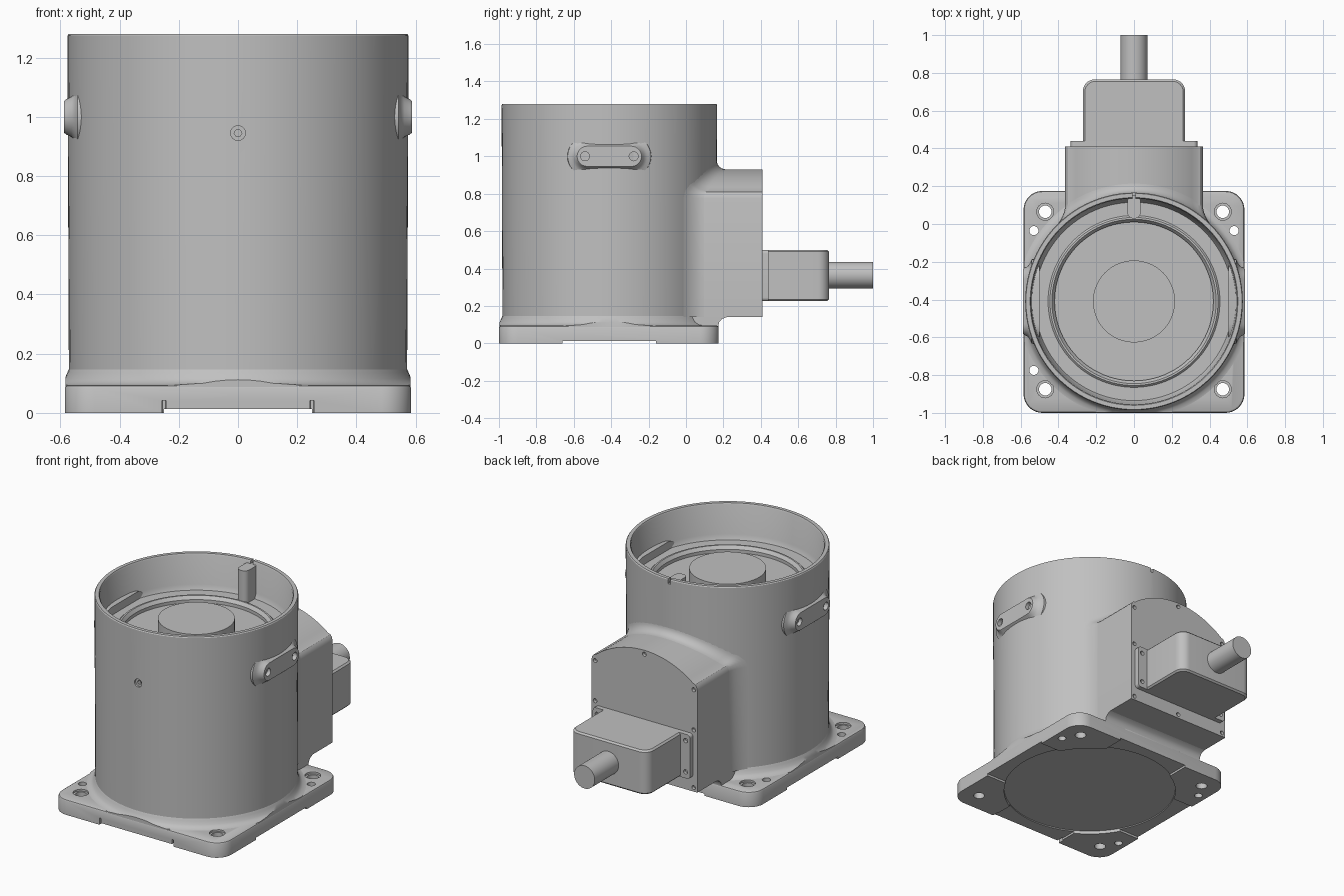
import bpy, bmesh
from math import sin, cos, pi, sqrt, radians
from mathutils import Vector

CY = -0.41  # y of the drum axis

cube = bpy.data.objects.get("Cube")
if cube:
    bpy.data.objects.remove(cube, do_unlink=True)

grey = bpy.data.materials.new("machined grey")
grey.use_nodes = True
GREY = (0.53, 0.53, 0.53, 1)
grey.diffuse_color = GREY
grey.node_tree.nodes["Principled BSDF"].inputs["Base Color"].default_value = GREY


def finish(name, bm, recalc=True):
    if recalc:
        bmesh.ops.recalc_face_normals(bm, faces=bm.faces[:])
    me = bpy.data.meshes.new(name)
    bm.to_mesh(me)
    bm.free()
    me.materials.append(grey)
    ob = bpy.data.objects.new(name, me)
    bpy.context.collection.objects.link(ob)
    return ob


def add_loft(bm, rings, axis):
    """Closed solid through (2D outline, height) rings along an axis."""
    place = {"x": lambda a, b, h: (h, a, b),
             "y": lambda a, b, h: (a, h, b),
             "z": lambda a, b, h: (a, b, h)}[axis]
    loops = [[bm.verts.new(place(a, b, h)) for a, b in pts] for pts, h in rings]
    n = len(loops[0])
    for lo, hi in zip(loops, loops[1:]):
        for i in range(n):
            j = (i + 1) % n
            bm.faces.new((lo[i], lo[j], hi[j], hi[i]))
    bm.faces.new(loops[0])
    bm.faces.new(loops[-1])


def loft(name, rings, axis):
    bm = bmesh.new()
    add_loft(bm, rings, axis)
    return finish(name, bm)


def prism(name, pts, axis, lo, hi):
    return loft(name, [(pts, lo), (pts, hi)], axis)


def rrect(cx, cy, hx, hy, r, seg=8):
    pts = []
    for k, (sx, sy) in enumerate([(1, 1), (-1, 1), (-1, -1), (1, -1)]):
        for i in range(seg + 1):
            t = (k + i / seg) * pi / 2
            pts.append((cx + sx * (hx - r) + r * cos(t), cy + sy * (hy - r) + r * sin(t)))
    return pts


def circle(cx, cy, r, n=24):
    return [(cx + r * cos(2 * pi * i / n), cy + r * sin(2 * pi * i / n)) for i in range(n)]


def lathe(name, profile, steps=96):
    bm = bmesh.new()
    vs = [bm.verts.new((r, CY, z)) for r, z in profile]
    es = [bm.edges.new(p) for p in zip(vs, vs[1:])]
    bmesh.ops.spin(bm, geom=vs + es, cent=(0, CY, 0), axis=(0, 0, 1),
                   angle=2 * pi, steps=steps)
    bmesh.ops.remove_doubles(bm, verts=bm.verts[:], dist=0.0005)
    return finish(name, bm)


def boolean(ob, solids, axis=None, op="DIFFERENCE"):
    """Apply each (outline, axis, low, high) solid to the object."""
    for pts, ax, lo, hi in solids:
        cutter = prism("cutter", pts, ax, lo, hi)
        cutter.hide_render = True
        mod = ob.modifiers.new("cut", "BOOLEAN")
        mod.operation, mod.solver, mod.object = op, "EXACT", cutter
        dg = bpy.context.evaluated_depsgraph_get()
        ob.data = bpy.data.meshes.new_from_object(ob.evaluated_get(dg))
        ob.modifiers.clear()
        bpy.data.objects.remove(cutter, do_unlink=True)


# Base plate with mounting holes and slots between the feet
PY = -0.4125


def outline(inset=0):
    return rrect(0, PY, 0.585 - inset, 0.5875 - inset, 0.1 - inset)


plate = loft("base_plate", [(outline(), 0), (outline(), 0.083),
                            (outline(0.004), 0.091), (outline(0.012), 0.095)], "z")
cuts = [(circle(0, CY, 0.51, 72), "z", -0.1, 0.02),
        (rrect(0, CY, 0.25, 0.8, 0.01), "z", -0.1, 0.013),
        (rrect(0, CY, 0.8, 0.25, 0.01), "z", -0.1, 0.0135)]
for s in (-1, 1):
    cuts.append((rrect(s * 0.25, -0.99, 0.006, 0.03, 0.002), "z", -0.1, 0.042))
    for y in (0.065, -0.875):
        cuts += [(circle(s * 0.47, y, 0.033), "z", -0.1, 0.2),
                 (circle(s * 0.47, y, 0.045), "z", 0.083, 0.2)]
for x, y in ((-0.53, -0.035), (0.53, -0.035), (-0.53, -0.775)):
    cuts.append((circle(x, y, 0.024), "z", -0.1, 0.2))
boolean(plate, cuts)

# Drum: outer wall, rim, stepped interior and raised hub in one lathed profile
drum = lathe("drum", [(0, 0.05), (0.571, 0.05), (0.576, 1.274), (0.572, 1.28),
                      (0.55, 1.28), (0.545, 1.272), (0.54, 1.09), (0.525, 1.06),
                      (0.455, 1.06), (0.445, 1.07), (0.435, 1.07), (0.42, 1.05),
                      (0.42, 1.03), (0.217, 1.03), (0.217, 1.13), (0, 1.13)])
boolean(drum, [(circle(0, 0.945, 0.025), "y", -1.2, -0.972),
               (circle(0, 0.945, 0.013, 6), "y", -1.2, -0.95),
               (rrect(0, 0.17, 0.008, 0.04, 0.002), "z", 1.25, 1.4)])

# Flared foot of the drum, trimmed to the plate
foot = lathe("drum_foot", [(0, 0.06), (0.62, 0.06), (0.62, 0.095), (0.6, 0.1),
                           (0.585, 0.115), (0.577, 0.135), (0.57, 0.15), (0, 0.15)])
boolean(foot, [(outline(0.002), "z", 0, 0.3)], op="INTERSECT")

# Locating key inside the rim
prism("locating_key", rrect(0, 0.09, 0.035, 0.06, 0.03), "z", 1.0, 1.26)

# Side pads, flaring into the drum, with two screw holes each
for s, side in ((1, "left"), (-1, "right")):
    rings = [(rrect(CY, 1.0, 0.178 + g, 0.06 + g, 0.06 + g), s * x)
             for g, x in ((0.05, 0.5), (0.045, 0.542), (0.025, 0.55),
                          (0.008, 0.562), (0, 0.58), (-0.006, 0.587))]
    pad = loft(side + "_pad", rings, "x")
    lo, hi = sorted((s * 0.56, s * 0.7))
    boolean(pad, [(circle(CY + d, 1.0, 0.024), "x", lo, hi) for d in (-0.13, 0.13)])

# Rear housing with an arched top
W, Z0, ZS, ZT = 0.365, 0.14, 0.775, 0.93
RISE = 0.115
R = (0.335 ** 2 + RISE ** 2) / (2 * RISE)
arch = [(W, Z0), (W, ZS), (0.36, 0.797), (0.35, 0.81)]
arch += [(x, ZT - R + sqrt(R * R - x * x)) for x in [0.335 - 0.67 * i / 24 for i in range(25)]]
arch += [(-0.35, 0.81), (-0.36, 0.797), (-W, ZS), (-W, Z0)]
housing = prism("rear_housing", arch, "y", -0.1, 0.41)
spots = [(0, 0.905), (0, 0.165)] + [(s * 0.34, z) for s in (-1, 1) for z in (0.165, 0.525, 0.775)]
boolean(housing, [(circle(x, z, 0.013, 12), "y", 0.39, 0.5) for x, z in spots])

# Fillet where the housing meets the drum
bm = bmesh.new()
rows = []
for k in range(7):
    t = k / 6 * pi / 2
    d, h = 0.05 * (1 - sin(t)), 0.05 * (1 - cos(t))
    row = []
    for i, (x, z) in enumerate(arch):
        a, b = arch[max(i - 1, 0)], arch[min(i + 1, len(arch) - 1)]
        n = Vector((b[1] - a[1], a[0] - b[0])).normalized()
        px, pz = x + n.x * h, z + n.y * h
        row.append(bm.verts.new((px, CY + sqrt((0.574 + d) ** 2 - px * px), pz)))
    rows.append(row)
for p, q in zip(rows, rows[1:]):
    for i in range(len(arch) - 1):
        bm.faces.new((p[i], p[i + 1], q[i + 1], q[i]))
bm.normal_update()
if sum(f.normal.z for f in bm.faces) < 0:
    bmesh.ops.reverse_faces(bm, faces=bm.faces[:])
finish("housing_fillet", bm, recalc=False)

# Web between the housing and the base plate
prism("housing_web", [(-0.1, 0.05), (0.172, 0.05), (0.172, 0.09), (0.177, 0.112),
                      (0.192, 0.13), (0.22, 0.141), (-0.1, 0.141)], "x", -W, W)

# Connector: flange, body and cable
flange = prism("connector_flange", rrect(0, 0.3625, 0.335, 0.1375, 0.02), "y", 0.4, 0.44)
boolean(flange, [(circle(s * 0.305, z, 0.014, 12), "y", 0.42, 0.5)
                 for s in (-1, 1) for z in (0.265, 0.46)])
body = [(rrect(0, 0.56 - g / 2, 0.27 - g, 0.205 - g / 2, 0.06 - g / 2), z)
        for g, z in ((0.01, 0.225), (0, 0.235), (0, 0.49), (0.01, 0.5))]
loft("connector_body", body, "z")
prism("cable", circle(0, 0.365, 0.071, 40), "y", 0.7, 1.0)

# Smooth shading with sharp edges kept
bpy.ops.object.select_all(action="DESELECT")
for ob in bpy.context.collection.objects:
    if ob.type == "MESH" and grey.name in ob.data.materials:
        ob.select_set(True)
        bpy.context.view_layer.objects.active = ob
bpy.ops.object.shade_smooth_by_angle(angle=radians(32))
